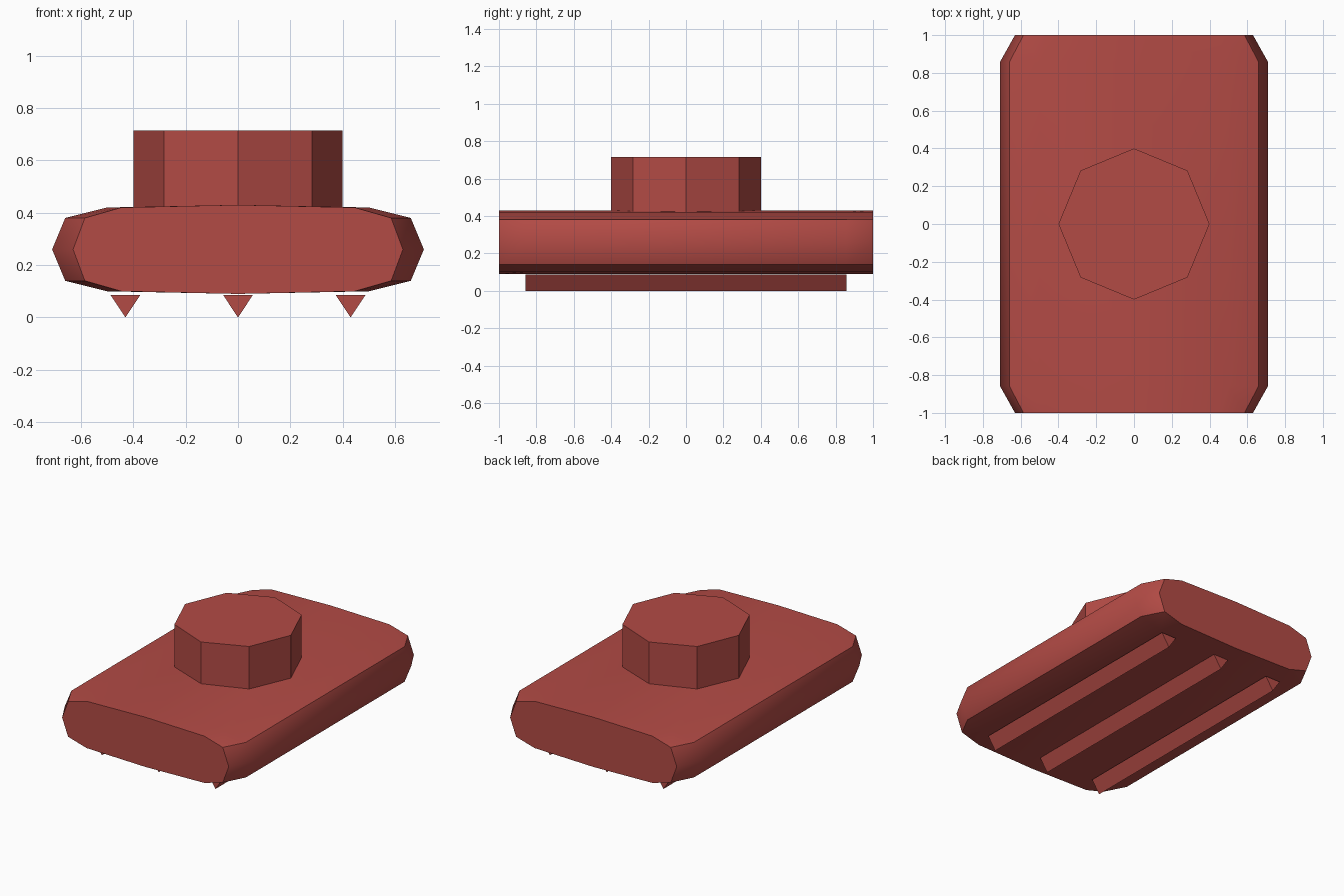
import bpy, bmesh
from math import radians, pi
from mathutils import Matrix

if "Cube" in bpy.data.objects:
    bpy.data.objects.remove(bpy.data.objects["Cube"])

red = bpy.data.materials.new("red")
red.diffuse_color = (0.45, 0.07, 0.06, 1)
red.use_nodes = True
red.node_tree.nodes["Principled BSDF"].inputs["Base Color"].default_value = red.diffuse_color


def loft(name, sections):
    """Skin closed (x, z) outlines placed along y: sections = [(y, outline)]."""
    bm = bmesh.new()
    rings = [[bm.verts.new((x, y, z)) for x, z in pts] for y, pts in sections]
    n = len(rings[0])
    for a, b in zip(rings, rings[1:]):
        for i in range(n):
            j = (i + 1) % n
            bm.faces.new((a[i], a[j], b[j], b[i]))
    bm.faces.new(rings[0])
    bm.faces.new(rings[-1])
    return finish(name, bm)


def finish(name, bm):
    bmesh.ops.recalc_face_normals(bm, faces=bm.faces[:])
    me = bpy.data.meshes.new(name)
    bm.to_mesh(me)
    bm.free()
    me.materials.append(red)
    ob = bpy.data.objects.new(name, me)
    bpy.context.collection.objects.link(ob)
    return ob


def outline(side, shoulder, inner):
    """Pillow-shaped cross-section, mirrored left/right and top/bottom."""
    mid = 0.26
    quarter = [(side, 0), (shoulder, 0.12), (inner, 0.16), (0, 0.17)]
    top = quarter + [(-x, z) for x, z in quarter[-2::-1]]
    return [(x, mid + z) for x, z in top] + [(x, mid - z) for x, z in top[-2:0:-1]]


# Flattened brick body with tapered ends
wide = outline(0.71, 0.66, 0.50)
end = outline(0.63, 0.585, 0.445)
body = loft("body", [(-1, end), (-0.857, wide), (0.857, wide), (1, end)])
bpy.context.view_layer.objects.active = body
body.select_set(True)
bpy.ops.object.shade_smooth_by_angle(angle=radians(50))

# Octagonal knob on top
bm = bmesh.new()
bmesh.ops.create_cone(bm, cap_ends=True, segments=8, radius1=0.4, radius2=0.4,
                      depth=0.315, matrix=Matrix.Translation((0, 0, 0.5575)))
finish("knob", bm)

# Three V-shaped ribs underneath
for i, x in enumerate((-0.43, 0, 0.43)):
    tri = [(x - 0.057, 0.086), (x, 0), (x + 0.057, 0.086)]
    loft(f"rib_{i + 1}", [(-0.857, tri), (0.857, tri)])
